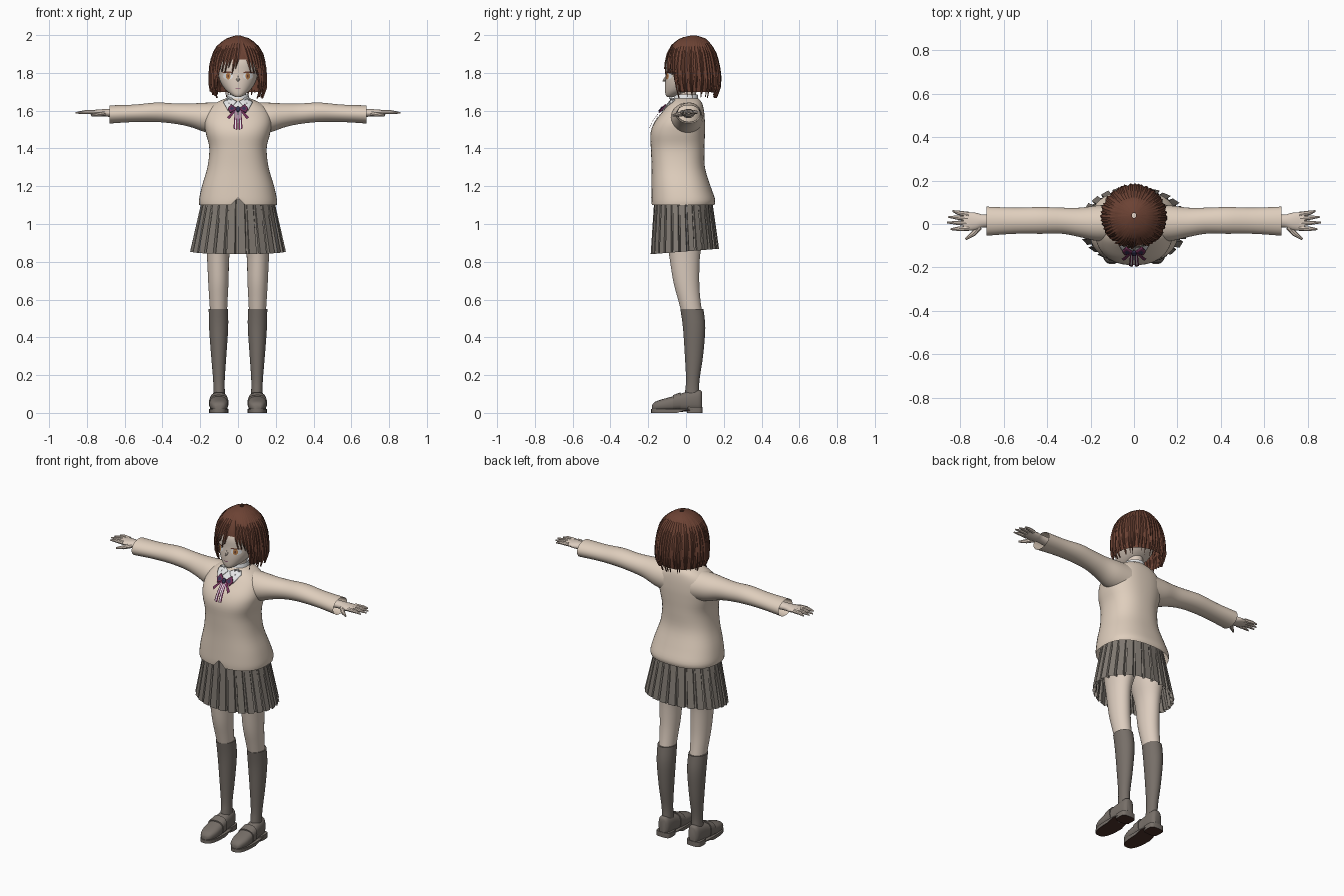
import bpy, bmesh, math, random
from mathutils import Vector
from mathutils.bvhtree import BVHTree

random.seed(4)
if "Cube" in bpy.data.objects:
    bpy.data.objects.remove(bpy.data.objects["Cube"])


def material(name, r, g, b):
    m = bpy.data.materials.new(name)
    m.use_nodes = True
    m.diffuse_color = (r, g, b, 1)
    node = next(n for n in m.node_tree.nodes if n.type == "BSDF_PRINCIPLED")
    node.inputs["Base Color"].default_value = (r, g, b, 1)
    node.inputs["Roughness"].default_value = 0.8
    return m


SKIN = material("skin", .72, .61, .52)
KNIT = material("cream_knit", .74, .62, .51)
SKIRT = material("skirt_grey", .22, .195, .17)
SOCK = material("charcoal_grey", .185, .16, .14)
HAIR = material("brown_hair", .15, .055, .034)
WHITE = material("shirt_white", .78, .79, .8)
PLUM = material("ribbon_plum", .17, .03, .1)
NAVY = material("ribbon_navy", .04, .035, .09)
SOLE = material("sole_brown", .07, .03, .022)
AMBER = material("iris_amber", .5, .22, .07)


def build(name, sheets, mats, caps=True, mirror=False, angle=40, rule=None,
          face_front=False, thick=0):
    """Skin each sheet (a list of closed point loops) into one object."""
    bm = bmesh.new()
    for rows in sheets:
        vs = [[bm.verts.new(p) for p in row] for row in rows]
        n = len(vs[0])
        for a, b in zip(vs, vs[1:]):
            for i in range(n):
                j = (i + 1) % n
                bm.faces.new((a[i], a[j], b[j], b[i]))
        if caps:
            bm.faces.new(vs[0])
            bm.faces.new(vs[-1])
    bmesh.ops.recalc_face_normals(bm, faces=bm.faces[:])
    if face_front and sum(f.normal.y for f in bm.faces) > 0:
        bmesh.ops.reverse_faces(bm, faces=bm.faces[:])
    for f in bm.faces:
        f.smooth = True
        f.material_index = int(bool(rule and rule(f)))
    me = bpy.data.meshes.new(name)
    bm.to_mesh(me)
    bm.free()
    me.set_sharp_from_angle(angle=math.radians(angle))
    for m in mats:
        me.materials.append(m)
    ob = bpy.data.objects.new(name, me)
    bpy.context.collection.objects.link(ob)
    if thick:
        ob.modifiers.new("thickness", "SOLIDIFY").thickness = thick
    if mirror:
        ob.modifiers.new("mirror", "MIRROR")
    return ob


def spline(rings, steps):
    """Smoothly interpolate between section rows."""
    out = []
    for i in range(len(rings) - 1):
        q = [rings[max(0, min(len(rings) - 1, i + k))] for k in (-1, 0, 1, 2)]
        for s in range(steps):
            t = s / steps
            out.append([b + t / 2 * (c - a + t * (2*a - 5*b + 4*c - d + t * (3*(b - c) + d - a)))
                        for a, b, c, d in zip(*q)])
    return out + [list(rings[-1])]


def loft(rings, axis="z", n=32, p=2, steps=4):
    """Loops from rows (t, a0, a1, b0, b1) with superellipse sections."""
    rows = []
    for t, a0, a1, b0, b1 in spline(rings, steps):
        row = []
        for i in range(n):
            w = math.tau * i / n
            c, s = math.cos(w), math.sin(w)
            a = (a0 + a1) / 2 + (a1 - a0) / 2 * math.copysign(abs(c) ** (2 / p), c)
            b = (b0 + b1) / 2 + (b1 - b0) / 2 * math.copysign(abs(s) ** (2 / p), s)
            row.append(Vector({"x": (t, a, b), "y": (a, t, b), "z": (a, b, t)}[axis]))
        rows.append(row)
    return rows


def sym(*rings):
    return [(z, -r, r, y0, y1) for z, r, y0, y1 in rings]


def tube(points, radii, n=8):
    pts = [Vector(p) for p in points]
    d = (pts[-1] - pts[0]).normalized()
    side = d.cross(Vector((0, 0, 1))).normalized()
    up = side.cross(d)
    return [[p + r * (math.cos(math.tau * i / n) * side + math.sin(math.tau * i / n) * up)
             for i in range(n)] for p, r in zip(pts, radii)]


def tree_of(ob):
    return BVHTree.FromPolygons([v.co for v in ob.data.vertices],
                                [p.vertices[:] for p in ob.data.polygons])


def decal(name, outline, mat, tree, off, mirror=True, thick=0):
    """Thin convex patch laid over the front of a surface."""
    pts = [Vector(p) for p in outline]
    edge = [a.lerp(b, k / 4) for a, b in zip(pts, pts[1:] + pts[:1]) for k in range(4)]
    mid = sum(edge, Vector((0, 0))) / len(edge)
    rows = []
    for scale in (1, .66, .33, .01):
        row = []
        for e in edge:
            x, z = mid + (e - mid) * scale
            hit = tree.ray_cast(Vector((x, -1, z)), Vector((0, 1, 0)))[0]
            row.append((x, (hit.y if hit else -.08) - off, z))
        rows.append(row)
    build(name, [rows], [mat], False, mirror, face_front=True, thick=thick)


def oval(x, z, rx, rz):
    return [(x + rx * math.cos(math.tau * i / 10), z + rz * math.sin(math.tau * i / 10))
            for i in range(10)]


# Sweater body with a small notch at the front hem
body = loft(sym((1.1, .205, -.182, .15), (1.13, .206, -.184, .154), (1.2, .191, -.183, .13),
                (1.3, .162, -.182, .1), (1.4, .152, -.186, .098), (1.48, .17, -.188, .1),
                (1.54, .178, -.166, .1), (1.6, .163, -.12, .095), (1.64, .12, -.088, .085),
                (1.665, .065, -.065, .065)), n=48, p=2.4)
for row in body[:5]:
    row[36].z = max(row[36].z, 1.14)
sweater = build("sweater_body", [body], [KNIT], caps=False)
chest = tree_of(sweater)

# Sleeves
build("sleeves", [loft([(.09, -.08, .09, 1.47, 1.645), (.17, -.078, .085, 1.485, 1.642),
                        (.25, -.06, .075, 1.513, 1.638), (.33, -.045, .075, 1.53, 1.638),
                        (.43, -.045, .078, 1.54, 1.643), (.55, -.045, .075, 1.54, 1.632),
                        (.68, -.054, .08, 1.532, 1.628)], "x")], [KNIT], caps=False, mirror=True)

# Hands with fingers and thumb
fingers = [tube([(.76, y, 1.592), (.81, y + dy / 2, 1.593), (.815 + reach, y + dy, 1.588)],
                [.012, .01, .004])
           for y, dy, reach in ((-.02, -.004, .03), (.003, .004, .045), (.025, .008, .04), (.044, .016, .02))]
thumb = tube([(.71, -.012, 1.585), (.74, -.045, 1.58), (.775, -.07, 1.575)], [.014, .012, .005])
palm = loft([(.6, -.02, .045, 1.56, 1.61), (.69, -.015, .043, 1.568, 1.608),
             (.73, -.028, .052, 1.57, 1.607), (.785, -.03, .055, 1.582, 1.602)], "x", 20)
build("hands", [palm, thumb] + fingers, [SKIN], mirror=True)

# Pleated skirt with knife folds
pleats = 26
skirt = []
for t in (0, .3, .65, 1):
    row = []
    for i in range(pleats):
        for part, dip in ((0, 0), (.7, .2), (.8, 1), (.98, .8)):
            w = math.tau * (i + part) / pleats
            k = 1 - dip * (.02 + .08 * t)
            y0, y1 = -.168 - .019 * t, .138 + .037 * t
            y = (y0 + y1) / 2 - k * (y1 - y0) / 2 * math.cos(w)
            row.append((k * (.192 + .063 * t) * math.sin(w), y, 1.13 - t * (.275 - .08 * y)))
    skirt.append(row)
build("pleated_skirt", [skirt], [SKIRT], caps=False, angle=15)

# Legs and knee socks
build("legs", [loft([(1.08, .005, .18, -.12, .11), (.95, .02, .175, -.11, .1),
                     (.84, .045, .165, -.09, .075), (.7, .05, .158, -.068, .07),
                     (.6, .055, .152, -.042, .076), (.5, .06, .145, -.015, .09)])],
      [SKIN], mirror=True)
build("knee_socks", [loft([(.55, .053, .155, -.03, .092), (.45, .052, .153, -.016, .102),
                           (.3, .062, .142, -.006, .09), (.18, .07, .132, 0, .072),
                           (.12, .07, .13, -.004, .07), (.06, .068, .132, -.01, .075)])],
      [SOCK], mirror=True)

# Loafers: upper, strap, sole and heel
build("shoe_uppers", [loft([(-.18, .085, .12, .016, .04), (-.165, .066, .136, .012, .058),
                            (-.12, .053, .15, .01, .074), (-.06, .054, .15, .01, .09),
                            (-.01, .06, .144, .01, .108), (.04, .062, .14, .01, .118),
                            (.072, .068, .134, .01, .122), (.085, .08, .122, .016, .112)],
                           "y", 24, 2.6, 3)], [SOCK], mirror=True)
build("shoe_straps", [loft([(-.07, .05, .154, .012, .094), (-.03, .053, .151, .012, .108)],
                           "y", 24, 2.6, 1)], [SOCK], mirror=True)
tread = loft([(0, .05, .154, -.185, .088), (.02, .05, .154, -.185, .088)], "z", 28, 2.7, 1)
for v in tread[0]:
    v.z = .014 if v.y > -.04 else 0
heel = loft([(0, .056, .148, .005, .088), (.03, .056, .148, .005, .088)], "z", 20, 4, 1)
build("shoe_soles", [tread, heel], [SOCK, SOLE], mirror=True, rule=lambda f: f.normal.z < -.5)

# Neck, head and nose
build("neck", [loft(sym((1.6, .045, -.045, .05), (1.74, .042, -.04, .055)))], [SKIN])
head = build("head", [loft(sym((1.672, .014, -.1, -.07), (1.685, .036, -.108, -.03),
                               (1.71, .066, -.111, .04), (1.75, .093, -.111, .1),
                               (1.8, .107, -.107, .13), (1.86, .112, -.103, .14),
                               (1.92, .09, -.07, .12), (1.96, .04, -.02, .07)), p=2.2)], [SKIN])
build("nose", [tube([(0, -.1, 1.775), (0, -.114, 1.762), (0, -.123, 1.755)], [.012, .008, .002])], [SKIN])

# Eyes and mouth
face = tree_of(head)
decal("eye_whites", oval(.053, 1.783, .027, .019), WHITE, face, .002)
decal("irises", oval(.052, 1.783, .013, .018), AMBER, face, .004)
decal("pupils", oval(.052, 1.783, .005, .009), HAIR, face, .006)
decal("eyelashes", oval(.055, 1.803, .03, .004), HAIR, face, .006)
decal("mouth", oval(0, 1.718, .014, .002), PLUM, face, .003, mirror=False)

# Bobbed hair: inner shell plus tapered locks
PROFILE = [(2, .004, .035, .045), (1.985, .055, -.03, .1), (1.95, .105, -.075, .135),
           (1.9, .134, -.1, .162), (1.84, .148, -.113, .178), (1.77, .153, -.112, .186),
           (1.72, .152, -.105, .182), (1.66, .13, -.08, .16)]


def scalp(phi, z, k):
    for a, b in zip(PROFILE, PROFILE[1:]):
        if z >= b[0]:
            break
    t = (a[0] - z) / (a[0] - b[0])
    r, y0, y1 = (u + (v - u) * t for u, v in zip(a[1:], b[1:]))
    return (k * r * math.sin(phi), (y0 + y1) / 2 - k * (y1 - y0) / 2 * math.cos(phi), z)


def drop(s, tip):
    return tip + (1.998 - tip) * math.cos(s * math.pi / 2)


angles = [math.tau * i / 48 - math.pi for i in range(48)]
shell = [[scalp(w, drop(s / 10, 1.87 if abs(w) < .85 else 1.7), .96) for w in angles]
         for s in range(11)]
build("hair_shell", [shell], [HAIR], caps=False)

locks = []
for i in range(48):
    phi = math.tau * i / 48 - math.pi
    f = abs(phi)
    tip = 1.81 if f < .55 else 1.735 if f < .9 else 1.685
    tip += random.uniform(-.02, .02)
    sweep = (.22 if phi > .15 else -.22) if f < .9 else random.uniform(-.06, .06)
    bulk = random.uniform(.99, 1.02)
    rows = []
    for j in range(11):
        s = j / 10
        half = .11 * min(1, (1.02 - s) / .4)
        w = phi + sweep * s * s
        z = drop(s, tip)
        rows.append([scalp(w - half, z, .975 * bulk), scalp(w, z, 1.015 * bulk),
                     scalp(w + half, z, .975 * bulk), scalp(w, z, .94 * bulk)])
    locks.append(rows)
build("hair_locks", locks, [HAIR], angle=30)

# Shirt collar and neckline
build("collar_band", [loft(sym((1.63, .07, -.075, .07), (1.685, .056, -.06, .062)))],
      [WHITE], caps=False)
decal("shirt_front", [(-.06, 1.652), (.06, 1.652), (0, 1.535)], WHITE, chest, .004, False)
decal("collar_flaps", [(.006, 1.65), (.05, 1.672), (.078, 1.645), (.052, 1.6)], WHITE, chest, .01, thick=.005)

# Neck ribbon
decal("ribbon_tails", [(.003, 1.605), (.017, 1.605), (.024, 1.505), (.004, 1.498)], PLUM, chest, .012)
decal("ribbon_stripes", [(.008, 1.6), (.012, 1.6), (.017, 1.503), (.011, 1.501)], WHITE, chest, .015)
decal("ribbon_streamers", [(.004, 1.61), (.014, 1.61), (.058, 1.565), (.046, 1.555)], PLUM, chest, .016)
decal("ribbon_loops", [(.004, 1.61), (.036, 1.635), (.054, 1.612), (.042, 1.592)], PLUM, chest, .02, thick=.008)
decal("ribbon_loop_centres", [(.016, 1.612), (.035, 1.624), (.044, 1.611), (.036, 1.602)], NAVY, chest, .023)
decal("ribbon_knot", oval(0, 1.61, .011, .012), NAVY, chest, .026, False, .008)
